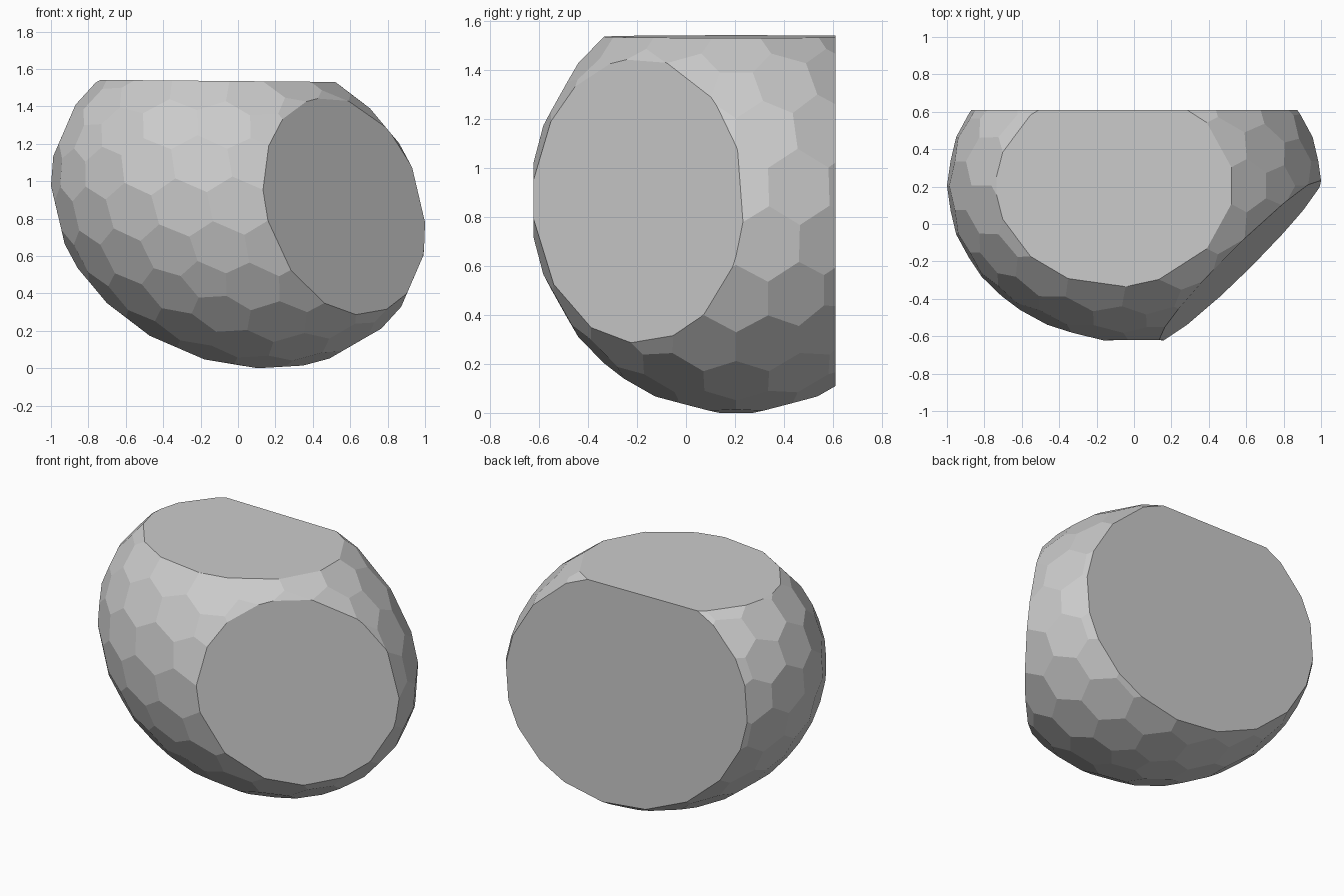
import bpy, bmesh
from math import radians, atan, sqrt
from mathutils import Vector, Matrix

if "Cube" in bpy.data.objects:
    bpy.data.objects.remove(bpy.data.objects["Cube"])

# Hexagon-faceted ball: the dual of a subdivided icosahedron
ico = bmesh.new()
bmesh.ops.create_icosphere(ico, subdivisions=3, radius=1)
near = any((v.co - Vector((0.894, 0, 0.447))).length < 0.02 for v in ico.verts)
half = atan(2 / (1 + sqrt(5)))
turn = Matrix.Rotation(-half if near else half, 3, 'Y')

bm = bmesh.new()
corner = {}
for f in ico.faces:
    corner[f] = bm.verts.new(turn @ f.calc_center_median().normalized())
for v in ico.verts:
    loop = v.link_loops[0]
    ring = []
    for _ in range(len(v.link_faces)):
        ring.append(corner[loop.face])
        loop = loop.link_loop_prev.link_loop_radial_next
    bm.faces.new(ring)
ico.free()

# Stretch into an egg and tilt the long axis down to the right
tilt = Matrix.Rotation(radians(23.4), 3, 'Y')
for v in bm.verts:
    c = v.co
    v.co = tilt @ Vector((c.x * 1.03, c.y * 0.84, c.z * 0.84))
shift = Vector((-1 - min(v.co.x for v in bm.verts), 0.205,
                -min(v.co.z for v in bm.verts)))
bmesh.ops.translate(bm, verts=bm.verts[:], vec=shift)


def slice_off(point, normal):
    """Cut away the outer side of a plane and cap the opening."""
    bmesh.ops.bisect_plane(bm, geom=bm.verts[:] + bm.edges[:] + bm.faces[:],
                           plane_co=point, plane_no=normal, clear_outer=True)
    rim = [e for e in bm.edges if e.is_boundary]
    bmesh.ops.contextual_create(bm, geom=rim)


# Flat back, flat top and slanted front-right facet
slice_off((0, 0.61, 0), (0, 1, 0))
slice_off((0, 0, 1.535), (0.009, 0, 1))
n = Vector((0.709, -0.696, 0.114)).normalized()
slice_off(n * 0.636, n)

bmesh.ops.recalc_face_normals(bm, faces=bm.faces[:])
mesh = bpy.data.meshes.new("faceted_stone")
bm.to_mesh(mesh)
bm.free()
stone = bpy.data.objects.new("faceted_stone", mesh)
bpy.context.collection.objects.link(stone)
